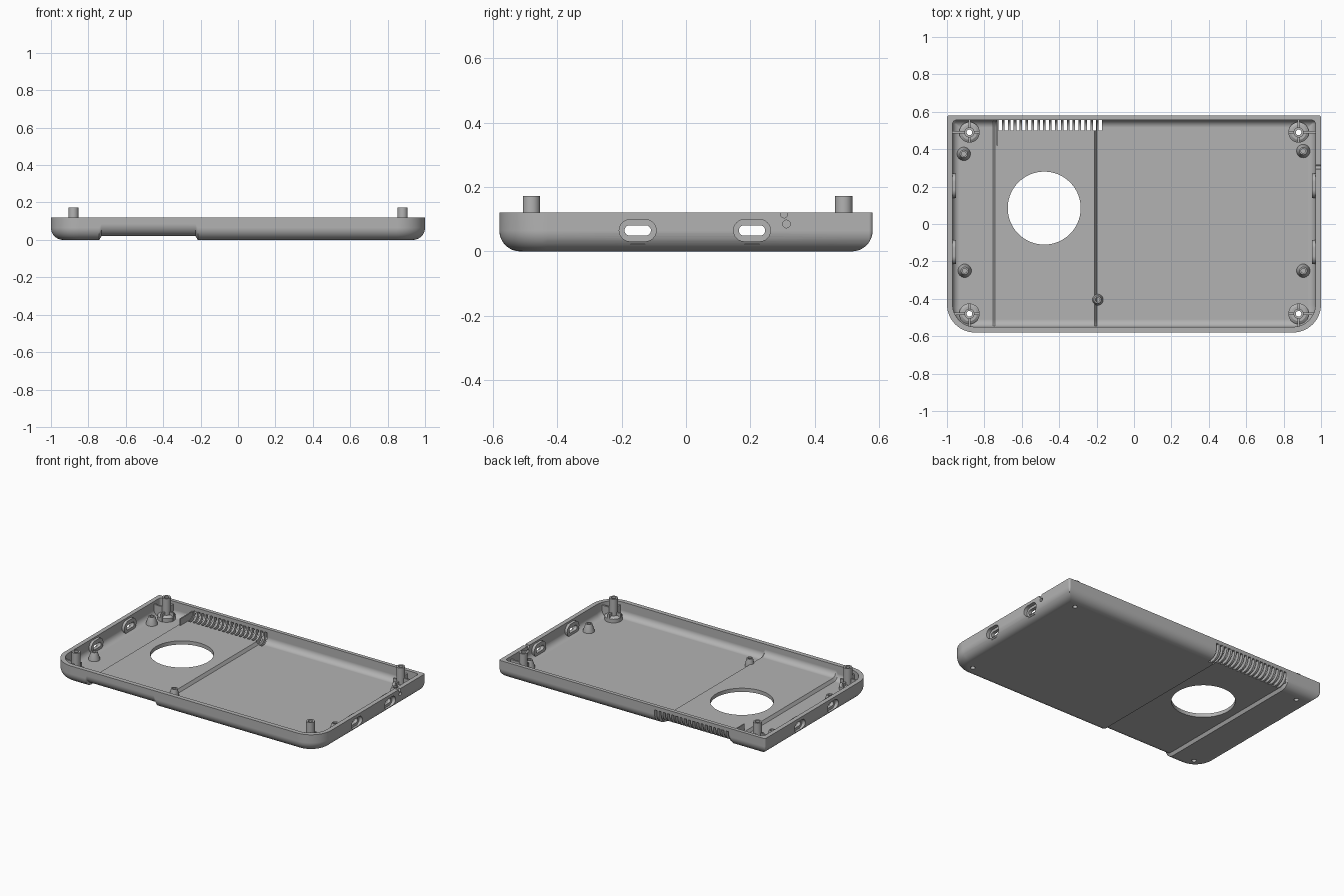
import bpy, bmesh
from math import sin, cos, pi
from mathutils import Matrix, Vector

cube = bpy.data.objects.get("Cube")
if cube:
    bpy.data.objects.remove(cube, do_unlink=True)

grey = bpy.data.materials.new("grey_plastic")
grey.use_nodes = True
grey.diffuse_color = (0.45, 0.45, 0.45, 1)
grey.node_tree.nodes["Principled BSDF"].inputs["Base Color"].default_value = (0.45, 0.45, 0.45, 1)


def make(name, bm):
    bmesh.ops.recalc_face_normals(bm, faces=bm.faces)
    mesh = bpy.data.meshes.new(name)
    bm.to_mesh(mesh)
    bm.free()
    mesh.materials.append(grey)
    ob = bpy.data.objects.new(name, mesh)
    bpy.context.collection.objects.link(ob)
    return ob


def smooth(ob):
    bpy.ops.object.select_all(action='DESELECT')
    ob.select_set(True)
    bpy.context.view_layer.objects.active = ob
    bpy.ops.object.shade_smooth_by_angle(angle=0.5)


def outline(x, y0, y1, r_front, r_back, steps=14):
    """Rounded rectangle with separate front and back corner radii."""
    pts = []
    for k, (sx, y, r) in enumerate([(1, y1, r_back), (-1, y1, r_back), (-1, y0, r_front), (1, y0, r_front)]):
        cx, cy = sx * (x - r), y - r if y == y1 else y + r
        for i in range(steps + 1):
            a = (k + i / steps) * pi / 2
            pts.append((cx + r * cos(a), cy + r * sin(a)))
    return pts


def tray_solid(name, x, y0, y1, r_front, r_back, z0, z1, fillet, band, lift):
    """Solid with a filleted underside, raised across a band in x."""
    bm = bmesh.new()
    rings = []
    for i in range(13):
        a = i / 12 * pi / 2
        d = fillet * (1 - sin(a))
        rings.append((d, z0 + fillet * (1 - cos(a))))
    rings.append((0, z1))
    loops = []
    for d, z in rings:
        pts = outline(x - d, y0 + d, y1 - d, max(r_front - d, 0.004), max(r_back - d, 0.004))
        loops.append([bm.verts.new((px, py, z)) for px, py in pts])
    for low, high in zip(loops, loops[1:]):
        for i in range(len(low)):
            j = (i + 1) % len(low)
            bm.faces.new((low[i], low[j], high[j], high[i]))
    bm.faces.new(loops[0][::-1])
    bm.faces.new(loops[-1])
    # Sloped steps at each end of the band
    slope = 0.012
    for px in (band[0], band[0] + slope, band[1] - slope, band[1]):
        bmesh.ops.bisect_plane(bm, geom=bm.verts[:] + bm.edges[:] + bm.faces[:], dist=1e-6,
                               plane_co=(px, 0, 0), plane_no=(1, 0, 0))
    for v in bm.verts:
        if band[0] + slope / 2 < v.co.x < band[1] - slope / 2 and v.co.z < z0 + fillet + 0.001:
            v.co.z += lift
    return make(name, bm)


def add_box(bm, x, y, z):
    size = Vector((x[1] - x[0], y[1] - y[0], z[1] - z[0]))
    mid = Vector((x[0] + x[1], y[0] + y[1], z[0] + z[1])) / 2
    bmesh.ops.create_cube(bm, size=1, matrix=Matrix.Translation(mid) @ Matrix.Diagonal(size.to_4d()))


def add_cyl(bm, loc, r, depth, axis='Z', seg=32):
    rot = Matrix.Rotation(pi / 2, 4, 'Y') if axis == 'X' else Matrix()
    bmesh.ops.create_cone(bm, cap_ends=True, segments=seg, radius1=r, radius2=r, depth=depth,
                          matrix=Matrix.Translation(loc) @ rot)


def add_stadium(bm, x0, x1, y, z, width, height):
    """Slot shape lying in the side wall."""
    r = height / 2
    pts = []
    for s, start in ((1, -pi / 2), (-1, pi / 2)):
        for i in range(13):
            a = start + i * pi / 12
            pts.append((y + s * (width / 2 - r) + r * cos(a), z + r * sin(a)))
    ends = [[bm.verts.new((px, py, pz)) for py, pz in pts] for px in (x0, x1)]
    bm.faces.new(ends[0][::-1])
    bm.faces.new(ends[1])
    for i in range(len(pts)):
        j = (i + 1) % len(pts)
        bm.faces.new((ends[0][i], ends[0][j], ends[1][j], ends[1][i]))


def combine(target, tool, operation):
    """Apply a boolean and remove the helper."""
    mod = target.modifiers.new("bool", 'BOOLEAN')
    mod.object, mod.operation, mod.solver = tool, operation, 'EXACT'
    deps = bpy.context.evaluated_depsgraph_get()
    mesh = bpy.data.meshes.new_from_object(target.evaluated_get(deps))
    target.modifiers.clear()
    target.data = mesh
    bpy.data.objects.remove(tool, do_unlink=True)


def lathe(name, profile, x, y, seg=32):
    """Turn a closed profile of (radius, height) around a vertical axis."""
    bm = bmesh.new()
    rings = [[bm.verts.new((x + r * cos(2 * pi * i / seg), y + r * sin(2 * pi * i / seg), z))
              for i in range(seg)] for r, z in profile]
    for a, b in zip(rings, rings[1:] + rings[:1]):
        for i in range(seg):
            j = (i + 1) % seg
            bm.faces.new((a[i], a[j], b[j], b[i]))
    smooth(make(name, bm))


# Shell: outer body minus inner cavity
shell = tray_solid("shell", 1, -0.58, 0.58, 0.15, 0.012, 0, 0.12, 0.065, (-0.742, -0.215), 0.02)
cavity = tray_solid("cavity", 0.97, -0.55, 0.555, 0.12, 0.02, 0.025, 0.25, 0.04, (-0.755, -0.198), 0.02)
combine(shell, cavity, 'DIFFERENCE')

# Raised frames behind the side slots
slots = [(s, y) for s in (-1, 1) for y in (-0.15, 0.205)]
bm = bmesh.new()
for s, y in slots:
    add_stadium(bm, s * 0.952, s * 0.985, y, 0.065, 0.13, 0.086)
combine(shell, make("slot_frames", bm), 'UNION')

# Outer slot recesses
bm = bmesh.new()
for s, y in slots:
    add_stadium(bm, s * 0.975, s * 1.1, y, 0.065, 0.115, 0.068)
combine(shell, make("recess_cutter", bm), 'DIFFERENCE')

# Through slots, side pinhole and rim notch, round opening, screw holes, vents
posts = [(sx * 0.88, y) for sx in (-1, 1) for y in (-0.48, 0.49)]
bm = bmesh.new()
for s, y in slots:
    add_stadium(bm, s * 0.9, s * 1.1, y, 0.065, 0.082, 0.032)
add_cyl(bm, (1, 0.312, 0.085), 0.012, 0.12, 'X', 20)
add_cyl(bm, (1, 0.305, 0.115), 0.011, 0.12, 'X', 20)
add_cyl(bm, (-0.48, 0.085, 0), 0.195, 0.3, seg=96)
for x, y in posts:
    add_cyl(bm, (x, y, 0), 0.015, 0.3)
for i in range(18):
    x = -0.715 + i * 0.0315
    add_box(bm, (x - 0.009, x + 0.009), (0.5, 0.7), (-0.1, 0.095))
combine(shell, make("opening_cutter", bm), 'DIFFERENCE')
smooth(shell)
shell.modifiers.new("even_normals", 'WEIGHTED_NORMAL').keep_sharp = True

# Tall screw posts with flanged bases, and ribs tying them to the walls
for x, y in posts:
    lathe("screw_post", [(0.015, 0.015), (0.055, 0.015), (0.055, 0.05), (0.04, 0.06),
                         (0.027, 0.06), (0.027, 0.172), (0.015, 0.172)], x, y)
    sx, sy = (1 if x > 0 else -1), (1 if y > 0 else -1)
    bm = bmesh.new()
    add_box(bm, sorted((x + sx * 0.02, sx * 0.975)), (y - 0.006, y + 0.006), (0.03, 0.1))
    add_box(bm, sorted((x - sx * 0.02, x - sx * 0.055)), (y - 0.006, y + 0.006), (0.02, 0.08))
    add_box(bm, (x - 0.006, x + 0.006), sorted((y + sy * 0.02, sy * 0.56)), (0.03, 0.1))
    add_box(bm, (x - 0.006, x + 0.006), sorted((y - sy * 0.02, y - sy * 0.055)), (0.02, 0.08))
    make("post_ribs", bm)

# Small conical standoffs
for x, y in [(-0.91, 0.375), (-0.905, -0.25), (0.905, 0.39), (0.905, -0.25), (-0.195, -0.405)]:
    base = 0.036 if abs(x) > 0.5 else 0.03
    lathe("standoff", [(0.012, 0.022), (base, 0.022), (base, 0.032), (0.02, 0.078),
                       (0.012, 0.078), (0.012, 0.05)], x, y)

# Thin guide wall beside the vents
bm = bmesh.new()
add_box(bm, (-0.735, -0.727), (0.42, 0.565), (0.03, 0.09))
make("vent_guide", bm)
